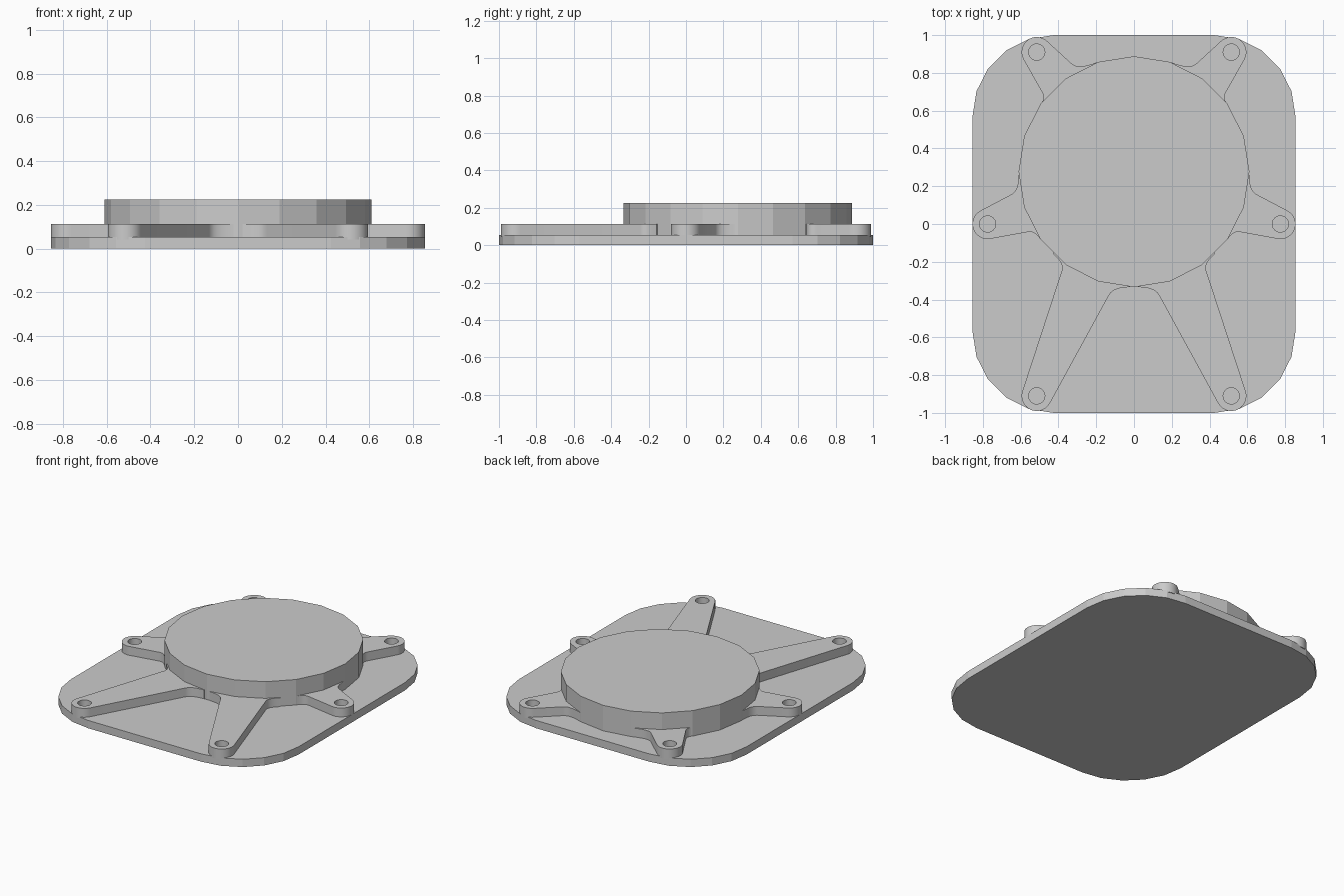
import bpy, bmesh, math
from mathutils import Vector

if "Cube" in bpy.data.objects:
    bpy.data.objects.remove(bpy.data.objects["Cube"])

PLATE_TOP, ARM_TOP, DISC_TOP = 0.053, 0.113, 0.226
HUB, HUB_R = Vector((0, 0.277)), 0.611
BOSS_R, HOLE_R = 0.08, 0.043


def arc(c, r, a0, a1, n):
    """n + 1 points from angle a0 to a1."""
    return [Vector((c[0] + r * math.cos(a0 + (a1 - a0) * i / n),
                    c[1] + r * math.sin(a0 + (a1 - a0) * i / n))) for i in range(n + 1)]


def prism(name, outline, z0, z1, hole=None):
    """Extrude an outline, optionally with a hole, between two heights."""
    bm = bmesh.new()
    edges = []
    for loop in [outline] + ([hole] if hole else []):
        vs = [bm.verts.new((p[0], p[1], z0)) for p in loop]
        if not hole:
            bm.faces.new(vs)
        else:
            edges += [bm.edges.new((vs[i - 1], vs[i])) for i in range(len(vs))]
    if hole:
        bmesh.ops.triangle_fill(bm, edges=edges, use_beauty=True)
    res = bmesh.ops.extrude_face_region(bm, geom=bm.faces[:], use_keep_orig=True)
    top = [g for g in res["geom"] if isinstance(g, bmesh.types.BMVert)]
    bmesh.ops.translate(bm, verts=top, vec=(0, 0, z1 - z0))
    bmesh.ops.recalc_face_normals(bm, faces=bm.faces[:])
    mesh = bpy.data.meshes.new(name)
    bm.to_mesh(mesh)
    bm.free()
    ob = bpy.data.objects.new(name, mesh)
    bpy.context.collection.objects.link(ob)
    return ob


def fillet(s, k, e, n=6):
    """Curve from straight edge end s to hub point e, bending around k."""
    s, k, e = Vector(s), Vector(k), Vector(e)
    return [s * (1 - t) ** 2 + k * 2 * t * (1 - t) + e * t * t
            for t in (i / n for i in range(n + 1))]


def arm(name, c, ccw, cw):
    """Tapered arm with a rounded, drilled end; mirrored to the other side."""
    c = Vector(c)
    f1, f2 = fillet(*ccw), fillet(*cw)

    def tangent(p, sign):
        d = p - c
        return math.atan2(d.y, d.x) + sign * math.acos(BOSS_R / d.length)

    a0, a1 = tangent(f1[0], 1), tangent(f2[0], -1)
    a1 = a0 + (a1 - a0) % (2 * math.pi)
    inner = [HUB + (f[-1] - HUB) * 0.85 for f in (f2, f1)]
    outline = f1[::-1] + arc(c, BOSS_R, a0, a1, 16) + f2 + inner
    hole = arc(c, HOLE_R, 0, 2 * math.pi, 24)[:-1]
    ob = prism(name, outline, PLATE_TOP - 0.01, ARM_TOP, hole)
    bpy.context.view_layer.objects.active = ob
    ob.select_set(True)
    bpy.ops.object.shade_smooth_by_angle(angle=math.radians(30))
    ob.select_set(False)
    mod = ob.modifiers.new("mirror", 'MIRROR')
    mod.use_mirror_merge = False


# Rounded base plate
plate = []
for i, (sx, sy) in enumerate([(1, 1), (-1, 1), (-1, -1), (1, -1)]):
    a = i * math.pi / 2
    plate += arc((sx * 0.425, sy * 0.57), 0.43, a, a + math.pi / 2, 5)
prism("base_plate", plate, 0, PLATE_TOP)

# Raised round cover
prism("round_cover", arc(HUB, HUB_R, 0, 2 * math.pi, 20)[:-1], PLATE_TOP - 0.01, DISC_TOP)

# Screw arms: boss centre, then the two root fillets
arm("rear_arms", (0.515, 0.91),
    ((0.487, 0.698), (0.468, 0.666), (0.489, 0.643)),
    ((0.328, 0.847), (0.295, 0.818), (0.196, 0.856)))
arm("side_arms", (0.775, 0.0),
    ((0.56, -0.042), (0.525, -0.036), (0.495, -0.081)),
    ((0.645, 0.159), (0.609, 0.182), (0.611, 0.26)))
arm("front_arms", (0.515, -0.91),
    ((0.132, -0.376), (0.11, -0.335), (0.02, -0.334)),
    ((0.381, -0.243), (0.37, -0.209), (0.43, -0.157)))
